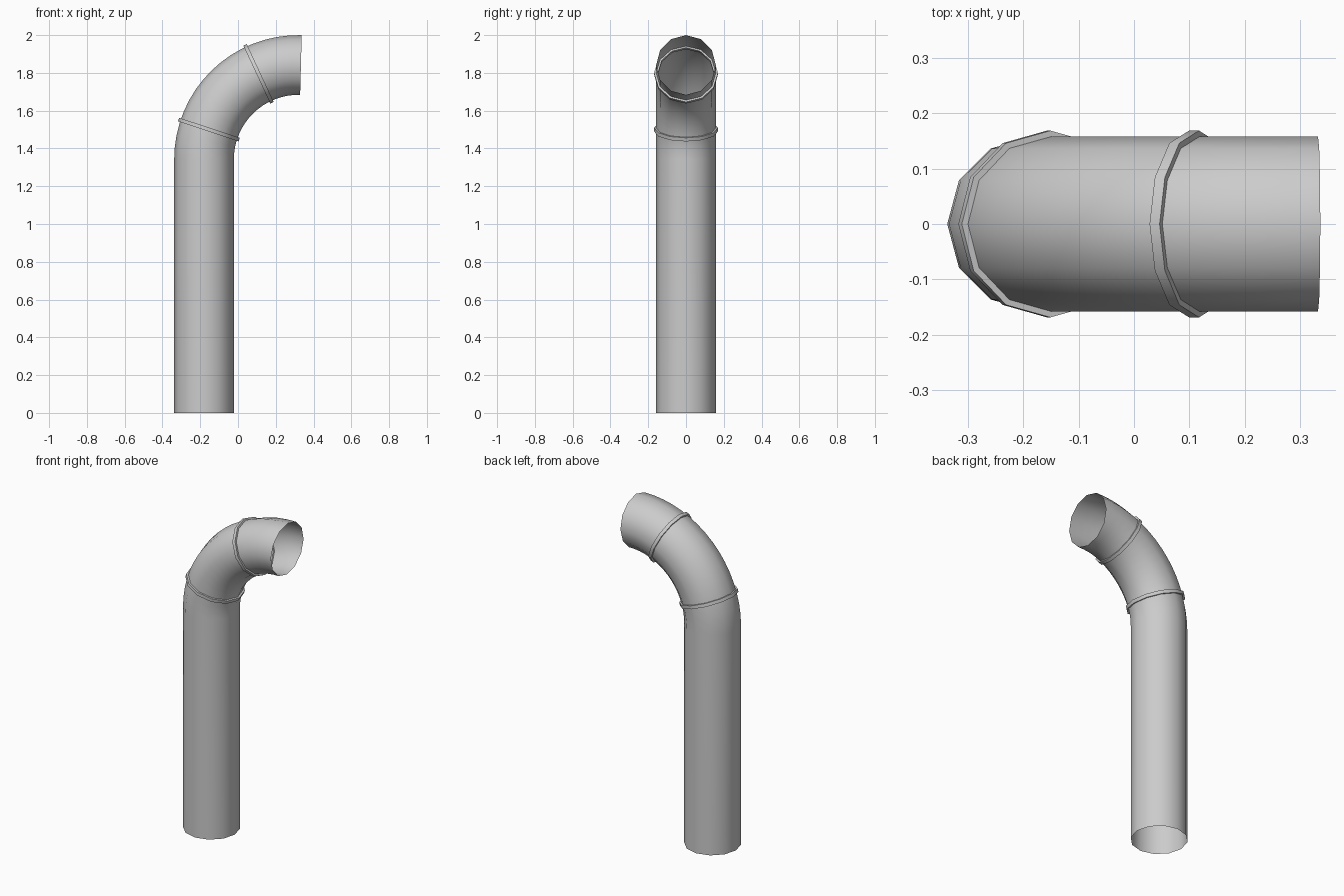
import bpy, bmesh
from math import sin, cos, radians, tau

if "Cube" in bpy.data.objects:
    bpy.data.objects.remove(bpy.data.objects["Cube"], do_unlink=True)

SIDES = 12
PIPE_R = 0.158
BEND_R = 0.5
BEND_X, BEND_Z = 0.32, 1.342   # centre of the elbow
SWEEP = 91.5                   # elbow angle in degrees
STEPS = 16

grey = bpy.data.materials.new("metal grey")
grey.use_nodes = True
colour = (0.6, 0.6, 0.6, 1)
grey.diffuse_color = colour
grey.node_tree.nodes["Principled BSDF"].inputs["Base Color"].default_value = colour


def section(bm, angle, radius, along=0.0, z=None):
    """Loop of vertices across the pipe at an elbow angle, shifted along its axis."""
    a = radians(angle)
    loop = []
    for i in range(SIDES):
        t = tau * i / SIDES
        reach = BEND_R + radius * cos(t)
        x = BEND_X - reach * cos(a) + along * sin(a)
        height = BEND_Z + reach * sin(a) + along * cos(a)
        loop.append(bm.verts.new((x, radius * sin(t), height if z is None else z)))
    return loop


def build(name, make_loops, closed=False):
    """Skin a chain of loops with quads."""
    bm = bmesh.new()
    loops = make_loops(bm)
    pairs = list(zip(loops, loops[1:]))
    if closed:
        pairs.append((loops[-1], loops[0]))
    for low, high in pairs:
        for i in range(SIDES):
            j = (i + 1) % SIDES
            bm.faces.new((low[i], high[i], high[j], low[j]))
    bmesh.ops.recalc_face_normals(bm, faces=bm.faces)
    mesh = bpy.data.meshes.new(name)
    bm.to_mesh(mesh)
    bm.free()
    mesh.materials.append(grey)
    obj = bpy.data.objects.new(name, mesh)
    bpy.context.collection.objects.link(obj)
    bpy.ops.object.select_all(action='DESELECT')
    obj.select_set(True)
    bpy.context.view_layer.objects.active = obj
    bpy.ops.object.shade_smooth_by_angle(angle=radians(40))


# Open pipe: straight riser and elbow in one skin
build("pipe", lambda bm: [section(bm, 0, PIPE_R, z=0)] + [
    section(bm, SWEEP * k / STEPS, PIPE_R) for k in range(STEPS + 1)])

# Square-section collars around the elbow
for name, angle in (("lower_collar", 18.4), ("upper_collar", 65)):
    build(name, lambda bm: [section(bm, angle, r, s) for r, s in (
        (0.148, -0.01), (0.169, -0.01), (0.169, 0.01), (0.148, 0.01))], closed=True)
